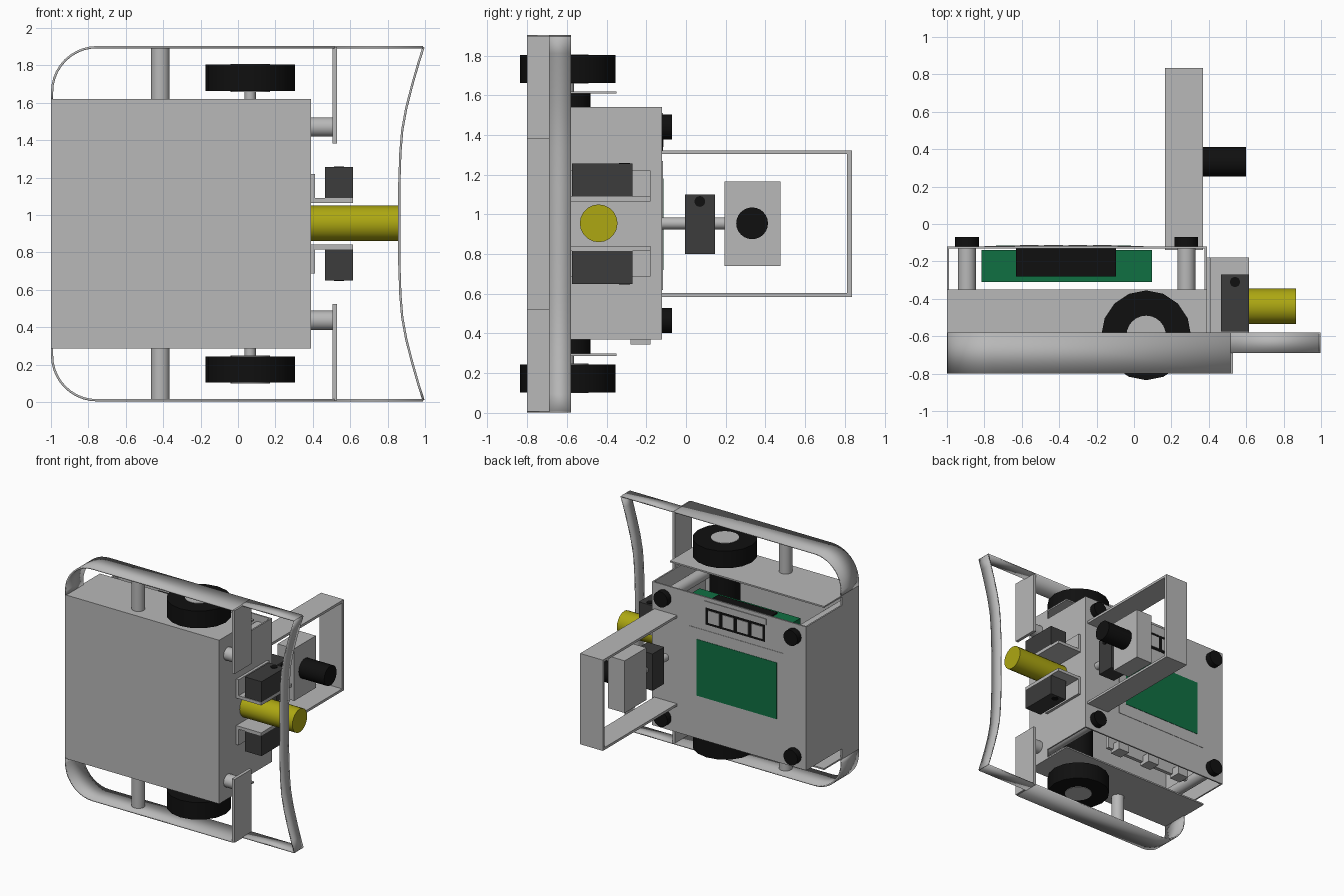
import bpy, bmesh, math
from mathutils import Vector

cube = bpy.data.objects.get("Cube")
if cube:
    bpy.data.objects.remove(cube, do_unlink=True)

MID = 0.953   # height of the mirror plane
SHEET = 0.012


def material(name, r, g, b):
    m = bpy.data.materials.new(name)
    m.use_nodes = True
    m.diffuse_color = (r, g, b, 1)
    m.node_tree.nodes["Principled BSDF"].inputs["Base Color"].default_value = (r, g, b, 1)
    return m


GREY = material("aluminium grey", 0.48, 0.48, 0.48)
DARK = material("dark grey", 0.045, 0.045, 0.045)
BLACK = material("black", 0.005, 0.005, 0.005)
GREEN = material("board green", 0.005, 0.16, 0.055)
YELLOW = material("yellow", 0.42, 0.39, 0.006)


def finish(name, bm, mat, smooth=False):
    bmesh.ops.recalc_face_normals(bm, faces=bm.faces)
    me = bpy.data.meshes.new(name)
    bm.to_mesh(me)
    bm.free()
    me.materials.append(mat)
    ob = bpy.data.objects.new(name, me)
    bpy.context.collection.objects.link(ob)
    if smooth:
        bpy.ops.object.select_all(action="DESELECT")
        ob.select_set(True)
        bpy.context.view_layer.objects.active = ob
        bpy.ops.object.shade_smooth_by_angle(angle=math.radians(35))
    return ob


def box(name, mat, x, y, z):
    bm = bmesh.new()
    bmesh.ops.create_cube(bm, size=1)
    for v in bm.verts:
        v.co = [lo + (c + 0.5) * (hi - lo) for c, (lo, hi) in zip(v.co, (x, y, z))]
    return finish(name, bm, mat)


def rod(name, mat, start, end, radius, sides=24):
    a, b = Vector(start), Vector(end)
    bm = bmesh.new()
    bmesh.ops.create_cone(bm, cap_ends=True, segments=sides, radius1=radius,
                          radius2=radius, depth=(b - a).length)
    turn = (b - a).to_track_quat("Z", "Y")
    for v in bm.verts:
        v.co = turn @ v.co + (a + b) / 2
    return finish(name, bm, mat, True)


def strip(name, path, y0, y1):
    """Thin sheet following a path in x and z."""
    bm = bmesh.new()
    pairs = [(bm.verts.new((x, y0, z)), bm.verts.new((x, y1, z))) for x, z in path]
    for p, q in zip(pairs, pairs[1:]):
        bm.faces.new((p[0], q[0], q[1], p[1]))
    ob = finish(name, bm, GREY, True)
    mod = ob.modifiers.new("thickness", "SOLIDIFY")
    mod.thickness = SHEET
    mod.offset = 0


# Lower tray: front panel and side sheets
box("front_panel", GREY, (-1, 0.39), (-0.80, -0.788), (0.29, 1.62))
box("tray_left_wall", GREY, (0.378, 0.39), (-0.80, -0.58), (0.29, 1.62))
box("tray_right_wall", GREY, (-1, -0.988), (-0.80, -0.58), (0.29, 1.62))

# Folded rear cover
box("cover_plate", GREY, (-1, 0.39), (-0.132, -0.12), (0.37, 1.54))
box("cover_left_wall", GREY, (0.378, 0.39), (-0.58, -0.12), (0.37, 1.54))
box("cover_right_wall", GREY, (-1, -0.988), (-0.58, -0.12), (0.37, 1.54))

# Display, bezel and keypad
box("circuit_board", GREEN, (-0.815, 0.095), (-0.31, -0.14), (0.62, 1.49))
box("display_bezel", GREY, (-0.80, 0.05), (-0.121, -0.117), (0.62, 1.27))
box("display", GREEN, (-0.738, -0.017), (-0.12, -0.114), (0.72, 1.18))
box("keypad", BLACK, (-0.63, -0.095), (-0.28, -0.117), (1.32, 1.50))
box("keypad_cover", GREY, (-0.64, -0.085), (-0.13, -0.115), (1.46, 1.51))
for i in range(4):
    x = -0.61 + i * 0.13
    box("key", GREY, (x, x + 0.10), (-0.12, -0.113), (1.34, 1.44))
box("connector_rail", GREY, (-0.75, 0.05), (-0.28, -0.25), (0.37, 0.62))
for i in range(3):
    x = -0.70 + i * 0.3
    box("connector", GREY, (x, x + 0.10), (-0.28, -0.18), (0.345, 0.42))

# Parts repeated above and below the mirror plane
for side, s in (("upper", 1), ("lower", -1)):
    def h(d):
        return MID + s * d

    def span(a, b):
        return tuple(sorted((h(a), h(b))))

    box(side + "_side_sheet", GREY, (-1, 0.39), (-0.80, -0.35), span(0.655, 0.667))

    # Drive wheel
    wx, wy = 0.065, -0.595
    rod(side + "_motor", BLACK, (wx, wy, h(0.15)), (wx, wy, h(0.655)), 0.115)
    rod(side + "_axle", GREY, (wx, wy, h(0.65)), (wx, wy, h(0.72)), 0.03)
    rod(side + "_tyre", BLACK, (wx, wy, h(0.71)), (wx, wy, h(0.85)), 0.24, 16)
    rod(side + "_hub", GREY, (wx, wy, h(0.705)), (wx, wy, h(0.853)), 0.105)

    # Wraparound bumper
    r = 0.24
    corner = [(-0.754 - r * math.sin(a), h(0.704 + r * math.cos(a)))
              for a in (i * math.pi / 20 for i in range(11))]
    strip(side + "_side_bumper",
          [(0.515, h(0.944))] + corner + [(-0.994, h(0.66))], -0.80, -0.58)
    strip(side + "_bumper_arm", [(0.515, h(0.944)), (0.99, h(0.944))], -0.69, -0.58)
    rod(side + "_bumper_post", GREY, (-0.415, -0.69, h(0.66)), (-0.415, -0.69, h(0.94)), 0.05)
    box(side + "_bumper_plate", GREY, (0.505, 0.53), (-0.80, -0.58), span(0.43, 0.946))
    rod(side + "_plate_post", GREY, (0.38, -0.69, h(0.517)), (0.51, -0.69, h(0.517)), 0.052)

    # Corner spacers and feet
    for x in (-0.893, 0.28):
        rod(side + "_spacer", GREY, (x, -0.79, h(0.487)), (x, -0.125, h(0.487)), 0.048)
        rod(side + "_foot", BLACK, (x, -0.125, h(0.487)), (x, -0.07, h(0.487)), 0.063)

    # Gripper servo on its angle bracket
    box(side + "_servo_shelf", GREY, (0.39, 0.615), (-0.58, -0.18), span(0.112, 0.137))
    box(side + "_servo_flange", GREY, (0.39, 0.412), (-0.58, -0.18), span(0.112, 0.267))
    box(side + "_servo", DARK, (0.465, 0.615), (-0.575, -0.27), span(0.137, 0.303))
    rod(side + "_servo_shaft", BLACK, (0.54, -0.31, h(0.29)), (0.54, -0.31, h(0.306)), 0.027)

    # Rear frame arm
    box(side + "_frame_arm", GREY, (0.165, 0.37), (-0.14, 0.835), span(0.35, 0.37))

# Curved front bumper
half = [(0.992, 0.944), (0.965, 0.86), (0.932, 0.745), (0.90, 0.62), (0.878, 0.50),
        (0.868, 0.38), (0.862, 0.20)]
strip("curved_bumper", [(x, MID + d) for x, d in half]
      + [(x, MID - d) for x, d in reversed(half)], -0.69, -0.58)

# Yellow barrel
rod("barrel", YELLOW, (0.38, -0.44, 0.955), (0.865, -0.44, 0.955), 0.095, 20)

# Rear frame with pan servo and sensor
box("frame_back", GREY, (0.165, 0.37), (0.812, 0.835), (MID - 0.37, MID + 0.37))
rod("pan_shaft", GREY, (0.27, -0.13, 0.955), (0.27, 0.20, 0.955), 0.03)
box("pan_servo", DARK, (0.20, 0.35), (-0.005, 0.145), (0.80, 1.10))
rod("pan_servo_shaft", BLACK, (0.34, 0.07, 1.065), (0.356, 0.07, 1.065), 0.027)
box("sensor_box", GREY, (0.22, 0.37), (0.195, 0.475), (0.74, 1.165))
rod("sensor_barrel", BLACK, (0.36, 0.333, 0.955), (0.60, 0.333, 0.955), 0.08)
